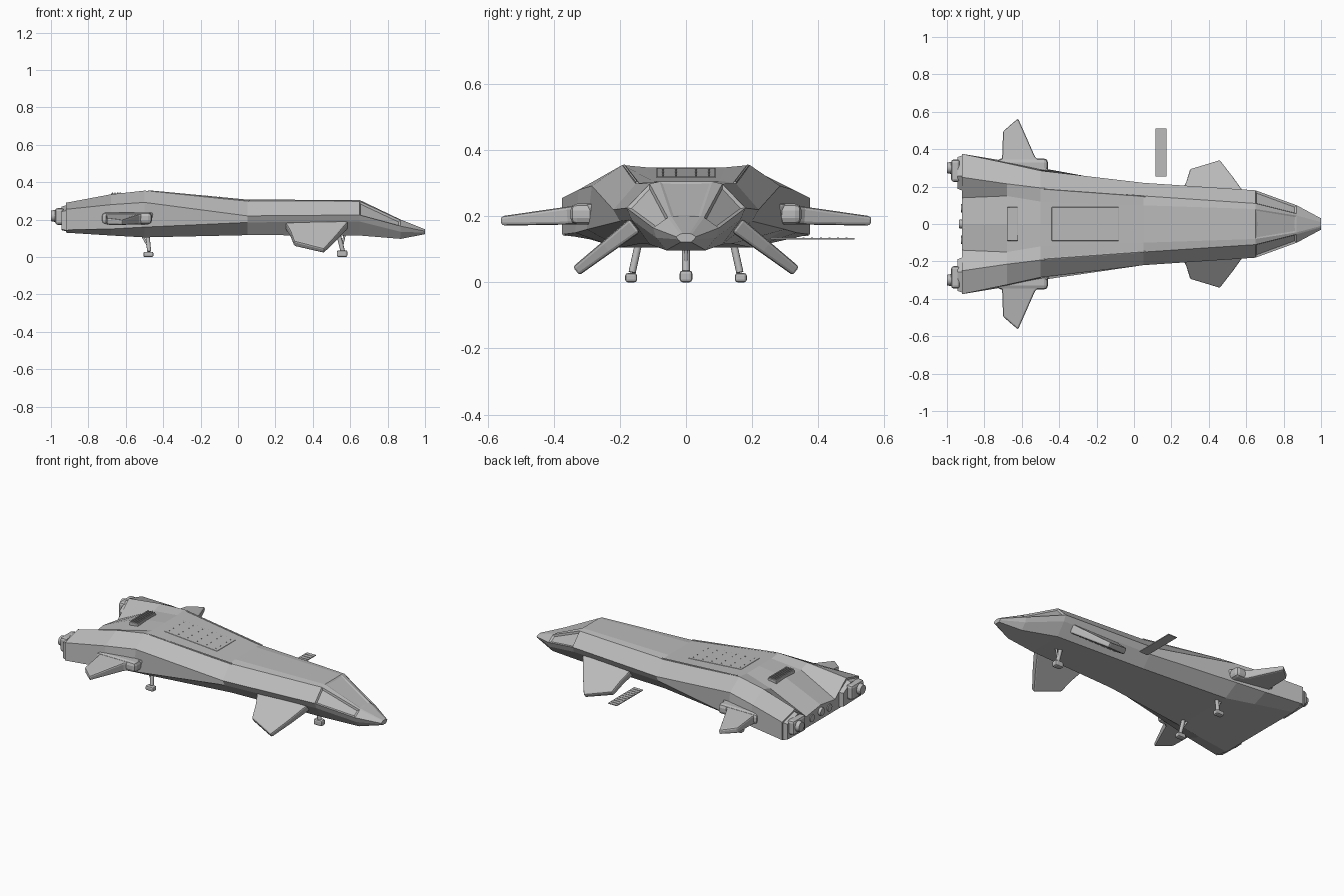
import bpy
import bmesh
import math
from mathutils import Vector, Matrix

default_cube = bpy.data.objects.get("Cube")
if default_cube:
    bpy.data.objects.remove(default_cube, do_unlink=True)

hull_grey = bpy.data.materials.new("hull_grey")
hull_grey.use_nodes = True
GREY = (.5, .5, .5, 1)
hull_grey.diffuse_color = GREY
hull_grey.node_tree.nodes["Principled BSDF"].inputs["Base Color"].default_value = GREY


def finish(name, bm, bevel=0, smooth=False):
    """Turn a bmesh into a named object with the hull material."""
    bmesh.ops.recalc_face_normals(bm, faces=bm.faces[:])
    mesh = bpy.data.meshes.new(name)
    bm.to_mesh(mesh)
    bm.free()
    mesh.materials.append(hull_grey)
    obj = bpy.data.objects.new(name, mesh)
    bpy.context.collection.objects.link(obj)
    if bevel:
        modifier = obj.modifiers.new("soft_edges", "BEVEL")
        modifier.width = bevel
        modifier.segments = 2
        modifier.limit_method = "ANGLE"
    if smooth:
        bpy.ops.object.select_all(action="DESELECT")
        obj.select_set(True)
        bpy.context.view_layer.objects.active = obj
        bpy.ops.object.shade_smooth_by_angle(angle=math.radians(35))
    return obj


def box(name, low, high, bevel=0):
    """Box between two opposite corners."""
    low, high = Vector(low), Vector(high)
    scale = Matrix.Diagonal(high - low).to_4x4()
    bm = bmesh.new()
    bmesh.ops.create_cube(bm, size=1, matrix=Matrix.Translation((low + high) / 2) @ scale)
    return finish(name, bm, bevel)


def rod(name, start, end, radius, end_radius=None, sides=12):
    """Round or tapered rod between two points."""
    start, end = Vector(start), Vector(end)
    axis = end - start
    bm = bmesh.new()
    place = Matrix.Translation((start + end) / 2) @ axis.to_track_quat("Z", "Y").to_matrix().to_4x4()
    bmesh.ops.create_cone(bm, cap_ends=True, segments=sides, radius1=radius,
                          radius2=radius if end_radius is None else end_radius,
                          depth=axis.length, matrix=place)
    return finish(name, bm, smooth=True)


def loft(bm, rings):
    """Skin a list of closed rings and cap both ends; return face rows."""
    loops = [[bm.verts.new(point) for point in ring] for ring in rings]
    count = len(loops[0])
    rows = []
    for a, b in zip(loops, loops[1:]):
        rows.append([bm.faces.new((a[i], a[(i + 1) % count], b[(i + 1) % count], b[i]))
                     for i in range(count)])
    bm.faces.new(loops[0])
    bm.faces.new(loops[-1])
    return rows


def fin(name, side, outline, root_y, root_z, droop, root_half, tip_half):
    """Tapered fin: outline of (x, span) points drooping from its root."""
    along = Vector((0, math.cos(droop), -math.sin(droop)))
    across = Vector((0, math.sin(droop), math.cos(droop)))
    span = max(s for _, s in outline)
    rings = []
    for sign in (1, -1):
        ring = []
        for x, s in outline:
            half = root_half + (tip_half - root_half) * s / span
            point = Vector((x, root_y, root_z)) + along * s + across * half * sign
            point.y *= side
            ring.append(point)
        rings.append(ring)
    bm = bmesh.new()
    loft(bm, rings)
    return finish(name, bm, bevel=.009)


# Hull: half sections from deck centre, deck edge, ridge, shoulder, side, bottom edge
stations = [
    (-.92, [(0, .22), (.14, .2), (.25, .29), (.375, .255), (.375, .145), (.29, .13)]),
    (-.68, [(0, .325), (.15, .315), (.215, .335), (.325, .28), (.335, .15), (.24, .115)]),
    (-.5, [(0, .348), (.12, .348), (.193, .355), (.285, .292), (.3, .16), (.2, .105)]),
    (.05, [(0, .307), (.1, .307), (.15, .3), (.22, .22), (.2, .185), (.14, .117)]),
    (.65, [(0, .305), (.08, .305), (.11, .298), (.18, .225), (.165, .19), (.11, .115)]),
    (.87, [(0, .2), (.045, .2), (.055, .196), (.1, .165), (.09, .135), (.06, .097)]),
    (1, [(0, .148), (.01, .148), (.018, .146), (.03, .138), (.025, .13), (.015, .122)]),
]
rings = []
for x, half in stations:
    half = half + [(0, half[-1][1])]
    ring = [(x, y, z) for y, z in half]
    ring += [(x, -y, z) for y, z in reversed(half[1:-1])]
    rings.append(ring)
hull = bmesh.new()
rows = loft(hull, rings)
bmesh.ops.recalc_face_normals(hull, faces=hull.faces[:])
# Cockpit glazing: sunken windshield and side panes
cockpit = rows[4]
bmesh.ops.inset_region(hull, faces=[cockpit[0], cockpit[-1]], thickness=.012, depth=-.003)
bmesh.ops.inset_individual(hull, faces=[cockpit[2], cockpit[-3]], thickness=.014, depth=-.008)
finish("hull", hull)

# Raised hatch on the back, with studs
deck_tilt = (.348 - .307) / (.5 + .05)


def deck_z(x):
    return .307 + (.05 - x) * deck_tilt


hatch = box("dorsal_hatch", (-.44, -.09, 0), (-.08, .09, .006), bevel=.003)
for vert in hatch.data.vertices:
    vert.co.z += deck_z(vert.co.x) - .003
for i in range(6):
    x = -.42 + i * .064
    for y in (-.07, -.03, .03, .07):
        rod("hatch_stud", (x, y, deck_z(x)), (x, y, deck_z(x) + .006), .003, sides=6)

# Louvred vent behind the hatch
box("vent_base", (-.68, -.09, .31), (-.62, .09, .339), bevel=.004)
for i in range(4):
    x = -.675 + i * .014
    box("vent_slat", (x, -.085, .335), (x + .007, .085, .346))

# Tail block between the nacelles
box("tail_block", (-.915, -.035, .14), (-.88, .035, .225), bevel=.012)
rod("tail_nozzle", (-.9, 0, .18), (-.935, 0, .18), .03, .022)

REAR_FIN = [(-.45, 0), (-.53, .08), (-.62, .285), (-.7, .215), (-.705, .07), (-.74, 0)]
CANARD = [(.25, 0), (.28, .08), (.3, .165), (.46, .228), (.53, .11), (.59, 0)]

for side, label in ((1, "left"), (-1, "right")):
    # Wings and their root pods
    fin(label + "_rear_fin", side, REAR_FIN, .28, .208, .08, .032, .014)
    fin(label + "_canard", side, CANARD, .155, .172, .66, .026, .016)
    box(label + "_fin_root_pod", (-.73, side * .27, .175), (-.46, side * .35, .238), bevel=.02)

    # Slim rail along the ridge
    rod(label + "_ridge_rail", (-.48, side * .187, .352), (.06, side * .148, .301), .005, sides=6)

    # Nacelle end cap, housing and stepped nozzle
    bm = bmesh.new()
    cap = []
    for x, shrink in ((-.91, 1), (-.945, .86)):
        centre = Vector((x, side * .275, .2))
        profile = [(-.1, -.065), (.095, -.06), (.095, .05), (-.02, .08), (-.1, .03)]
        cap.append([centre + Vector((0, side * y, z)) * shrink for y, z in profile])
    loft(bm, cap)
    finish(label + "_nacelle_cap", bm)
    box(label + "_engine_housing", (-.978, side * .225, .172), (-.93, side * .345, .262), bevel=.015)
    rod(label + "_nozzle", (-.97, side * .3, .22), (-1, side * .3, .22), .034, .028, sides=16)
    rod(label + "_inner_nozzle", (-.9, side * .085, .17), (-.925, side * .085, .17), .028, .022)

    # Main landing gear
    rod(label + "_gear_strut", (-.485, side * .142, .125), (-.475, side * .163, .03), .011)
    rod(label + "_gear_brace", (-.51, side * .145, .11), (-.475, side * .16, .05), .006)
    box(label + "_gear_foot", (-.506, side * .148, 0), (-.452, side * .184, .028), bevel=.008)

# Nose landing gear
rod("nose_gear_strut", (.535, 0, .13), (.56, 0, .03), .012)
rod("nose_gear_brace", (.57, 0, .12), (.555, 0, .05), .006)
box("nose_gear_foot", (.528, -.019, 0), (.585, .019, .036), bevel=.009)

# Boarding ramp set out to the left, with treads
box("ramp", (.115, .255, .129), (.175, .51, .134))
for i in range(9):
    y = .275 + i * .026
    box("ramp_tread", (.12, y, .133), (.17, y + .006, .136))
